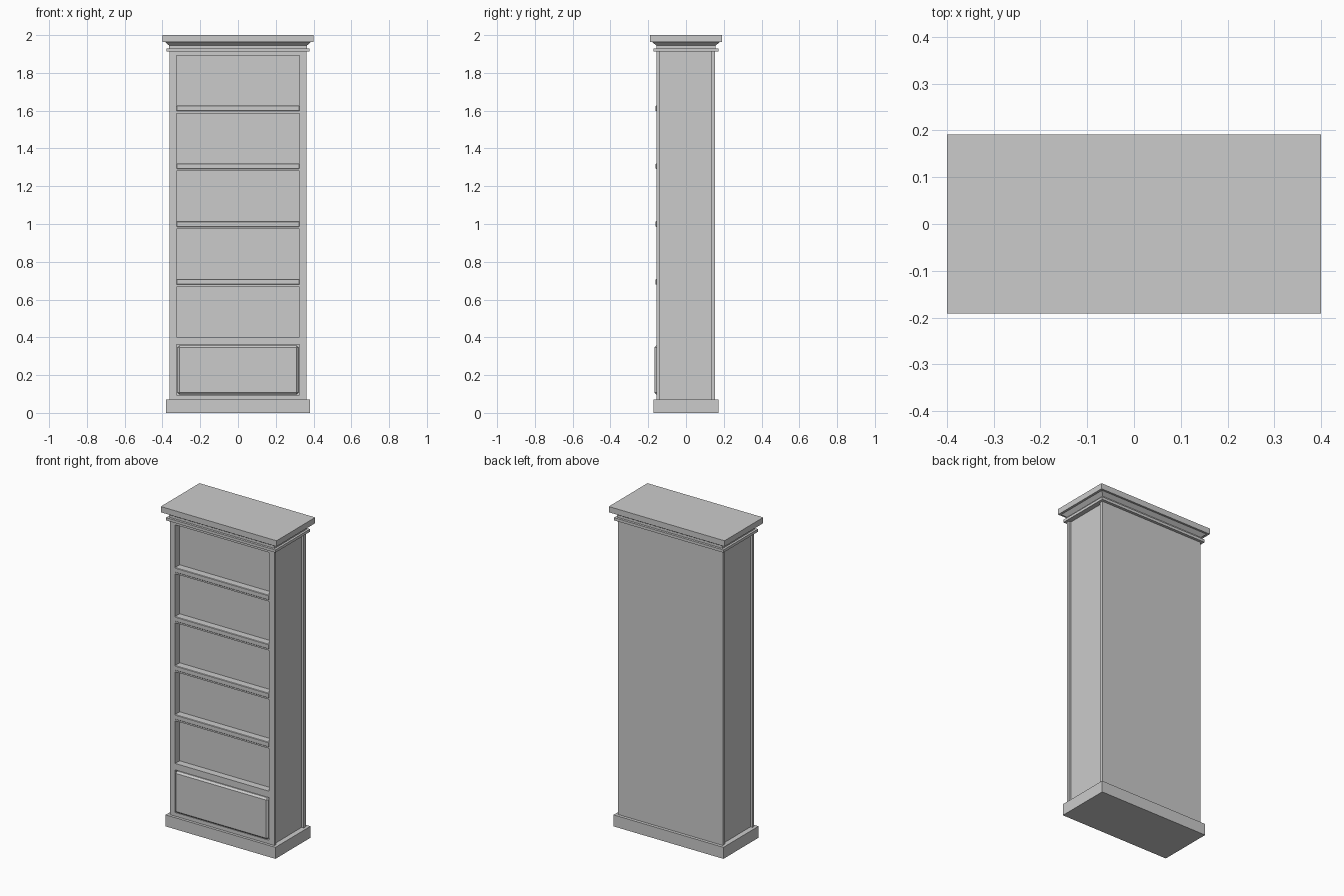
import bpy
import bmesh

if "Cube" in bpy.data.objects:
    bpy.data.objects.remove(bpy.data.objects["Cube"])


def box(name, x0, x1, y0, y1, z0, z1, grow=0.0, bevel=0.0, mirror=False):
    """Box between limits; grow flares the top outward, mirror copies it across x = 0."""
    bm = bmesh.new()
    bmesh.ops.create_cube(bm, size=1)
    for v in bm.verts:
        g = grow if v.co.z > 0 else 0
        v.co = (x1 + g if v.co.x > 0 else x0 - g,
                y1 + g if v.co.y > 0 else y0 - g,
                z1 if v.co.z > 0 else z0)
    mesh = bpy.data.meshes.new(name)
    bm.to_mesh(mesh)
    bm.free()
    ob = bpy.data.objects.new(name, mesh)
    bpy.context.collection.objects.link(ob)
    if bevel:
        mod = ob.modifiers.new("edge", 'BEVEL')
        mod.width = bevel
        mod.segments = 1
    if mirror:
        mod = ob.modifiers.new("mirror", 'MIRROR')
        mod.use_mirror_merge = False
    return ob


HALF_W, SIDE_X, OPEN_X = 0.362, 0.348, 0.325
FRONT, BACK, RECESS = -0.156, 0.154, -0.112
BASE, TOP = 0.072, 1.912


def slab(name, hx, hy, z0, z1, grow=0.0):
    return box(name, -hx, hx, -hy, hy, z0, z1, grow)


# Plinth and carcass
slab("plinth", 0.38, 0.173, 0, BASE)
box("carcass", -SIDE_X, SIDE_X, RECESS, BACK, BASE, TOP)

# Front frame uprights and corner strips framing the sunken sides
box("front_upright", OPEN_X, SIDE_X, FRONT, RECESS, BASE, TOP, mirror=True)
box("front_corner_strip", SIDE_X, HALF_W, FRONT, -0.14, BASE, TOP, mirror=True)
box("back_corner_strip", SIDE_X, HALF_W, 0.132, BACK, BASE, TOP, mirror=True)

# Rails between the six equal bays
PITCH, BAY = 0.3062, 0.2665
bays = [0.095 + i * PITCH for i in range(6)]
box("bottom_rail", -OPEN_X, OPEN_X, FRONT, RECESS, BASE, bays[0])
for i, z in enumerate(bays):
    top = bays[i + 1] if i < 5 else TOP
    box(f"rail_{i + 1}", -OPEN_X, OPEN_X, FRONT, RECESS, z + BAY, top)

# Shelf lips standing slightly proud of the rails
for i, z in enumerate(bays[2:]):
    box(f"shelf_lip_{i + 1}", -OPEN_X, OPEN_X, -0.161, RECESS, z - 0.029, z + 0.001, bevel=0.003)

# Chamfered drawer front in the lowest bay
box("drawer_front", -0.322, 0.322, -0.168, RECESS, 0.098, 0.358, bevel=0.011)

# Cornice: bead, neck, flared moulding, top board
slab("cornice_bead", 0.378, 0.171, TOP, 1.929)
slab("cornice_neck", 0.364, 0.157, 1.929, 1.944)
slab("cornice_flare", 0.364, 0.157, 1.944, 1.964, grow=0.022)
slab("top_board", 0.4, 0.191, 1.964, 2.0)
